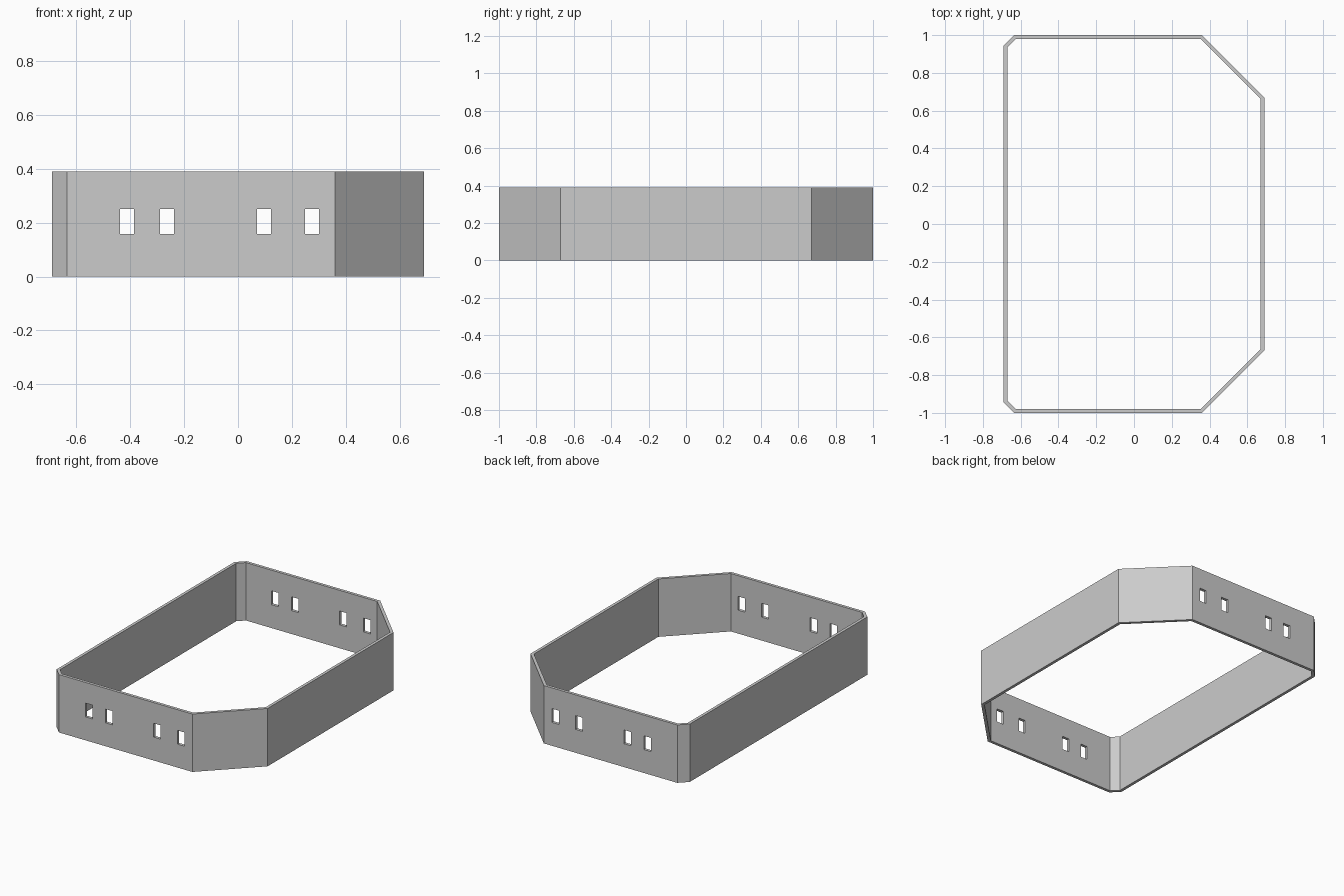
import bpy
import bmesh
from mathutils import Vector
from mathutils.geometry import intersect_line_line_2d

if "Cube" in bpy.data.objects:
    bpy.data.objects.remove(bpy.data.objects["Cube"])

HEIGHT, WALL = 0.39, 0.02

grey = bpy.data.materials.new("grey")
grey.diffuse_color = (0.6, 0.6, 0.6, 1)
grey.use_nodes = True
grey.node_tree.nodes["Principled BSDF"].inputs["Base Color"].default_value = grey.diffuse_color


def new_object(name, bm):
    bmesh.ops.recalc_face_normals(bm, faces=bm.faces)
    mesh = bpy.data.meshes.new(name)
    bm.to_mesh(mesh)
    bm.free()
    mesh.materials.append(grey)
    obj = bpy.data.objects.new(name, mesh)
    bpy.context.collection.objects.link(obj)
    return obj


def inset(points, d):
    """Offset a counter-clockwise convex outline inwards by d."""
    result = []
    for i, p in enumerate(points):
        a = (p - points[i - 1]).normalized()
        b = (points[(i + 1) % len(points)] - p).normalized()
        na, nb = Vector((-a.y, a.x)), Vector((-b.y, b.x))
        result.append(p + (na + nb) * d / (1 + na.dot(nb)))
    return result


# Outline: small chamfers on the left, large ones on the right
half = [(0.69, 0.67), (0.36, 1.0), (-0.635, 1.0), (-0.69, 0.945)]
outer = [Vector(p) for p in half] + [Vector((x, -y)) for x, y in reversed(half)]
inner = inset(outer, WALL)

# Wall ring
bm = bmesh.new()
rings = [[bm.verts.new((p.x, p.y, z)) for p in loop]
         for loop, z in ((outer, 0), (outer, HEIGHT), (inner, HEIGHT), (inner, 0))]
n = len(outer)
for r in range(4):
    a, b = rings[r], rings[(r + 1) % 4]
    for i in range(n):
        j = (i + 1) % n
        bm.faces.new((a[i], a[j], b[j], b[i]))
wall = new_object("wall_ring", bm)

# Window slots running through both end walls
bm = bmesh.new()
for x in (-0.412, -0.263, 0.096, 0.274):
    verts = bmesh.ops.create_cube(bm, size=1)["verts"]
    bmesh.ops.scale(bm, vec=(0.052, 2.4, 0.093), verts=verts)
    bmesh.ops.translate(bm, vec=(x, 0, 0.204), verts=verts)
cutter = new_object("window_cutter", bm)
cutter.hide_render = True

cut = wall.modifiers.new("windows", 'BOOLEAN')
cut.operation = 'DIFFERENCE'
cut.solver = 'EXACT'
cut.object = cutter
bpy.context.view_layer.objects.active = wall
bpy.ops.object.modifier_apply(modifier=cut.name)
bpy.data.objects.remove(cutter)
